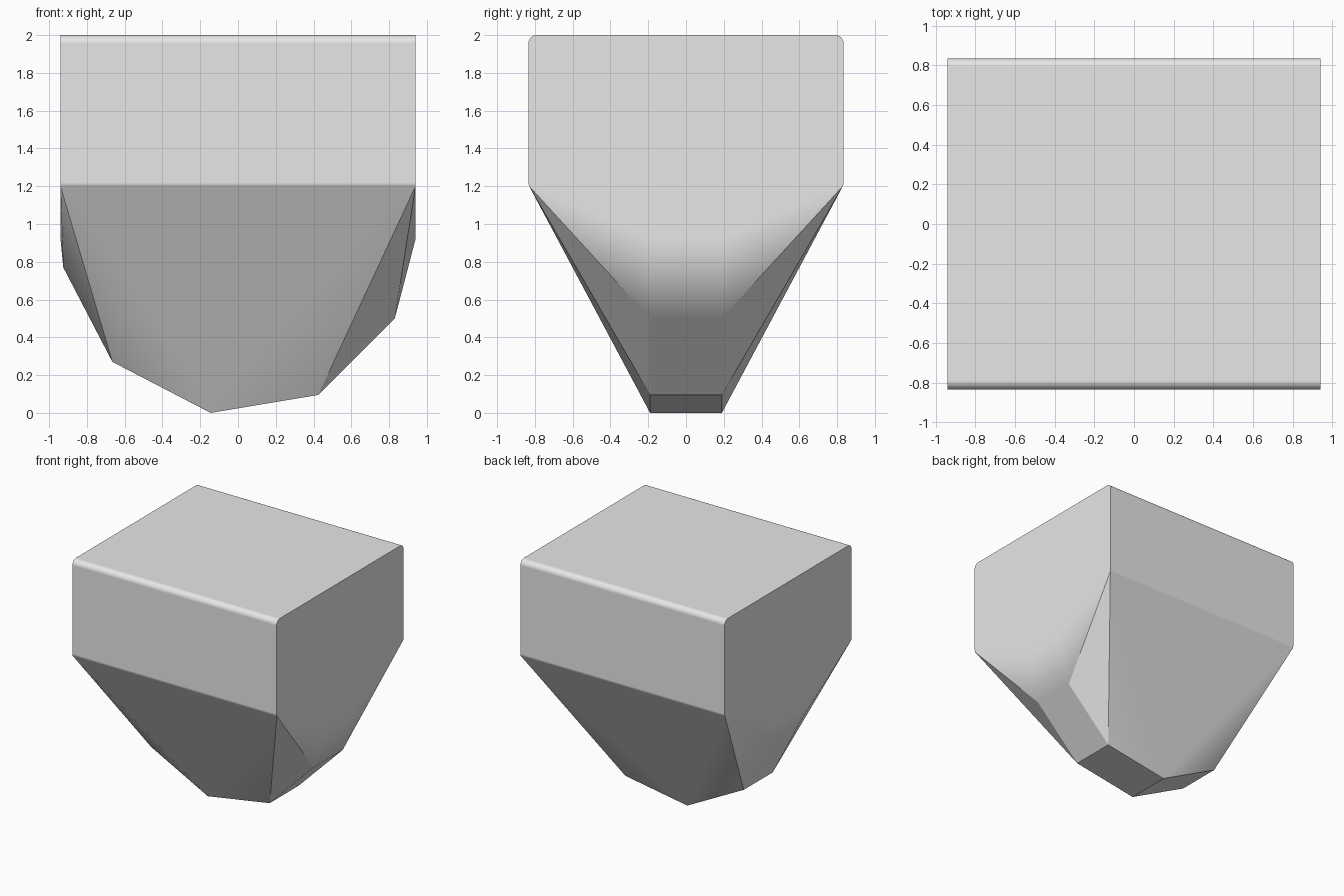
import bpy
import bmesh
import math

cube = bpy.data.objects.get("Cube")
if cube:
    bpy.data.objects.remove(cube, do_unlink=True)

# Plain grey material
grey = bpy.data.materials.new("light grey")
grey.use_nodes = True
colour = (0.8, 0.8, 0.8, 1)
grey.diffuse_color = colour
grey.node_tree.nodes["Principled BSDF"].inputs["Base Color"].default_value = colour

HALF_X, HALF_Y = 0.94, 0.835
SHOULDER, TOP, RADIUS = 1.2, 2.0, 0.045
KEEL_Y, STEPS = 0.19, 6

# Half of the block's end profile: narrow shoulder, then a rounded top edge
profile = [(HALF_Y - 0.005, SHOULDER), (HALF_Y, SHOULDER + 0.02)]
for i in range(STEPS + 1):
    a = math.pi / 2 * i / STEPS
    profile.append((HALF_Y - RADIUS + RADIUS * math.cos(a),
                    TOP - RADIUS + RADIUS * math.sin(a)))

# Uneven keel outline along the underside
keel = [(-HALF_X, 0.92), (-0.925, 0.77), (-0.665, 0.27), (-0.145, 0),
        (0.425, 0.095), (0.83, 0.5), (HALF_X, 0.92)]

# Wrap the block and keel in one faceted shell
bm = bmesh.new()
for side in (-1, 1):
    for end in (-1, 1):
        for y, z in profile:
            bm.verts.new((end * HALF_X, side * y, z))
    for x, z in keel:
        bm.verts.new((x, side * KEEL_Y, z))
bmesh.ops.convex_hull(bm, input=bm.verts[:])
bmesh.ops.dissolve_limit(bm, angle_limit=math.radians(0.5),
                         verts=bm.verts[:], edges=bm.edges[:])
bmesh.ops.recalc_face_normals(bm, faces=bm.faces[:])

mesh = bpy.data.meshes.new("tapered_block")
bm.to_mesh(mesh)
bm.free()
mesh.materials.append(grey)
block = bpy.data.objects.new("tapered_block", mesh)
bpy.context.collection.objects.link(block)

# Smooth the rounded edges, keep the facets crisp
bpy.ops.object.select_all(action="DESELECT")
block.select_set(True)
bpy.context.view_layer.objects.active = block
bpy.ops.object.shade_smooth_by_angle(angle=math.radians(31))
weighted = block.modifiers.new("weighted_normals", "WEIGHTED_NORMAL")
weighted.keep_sharp = True
weighted.weight = 100
